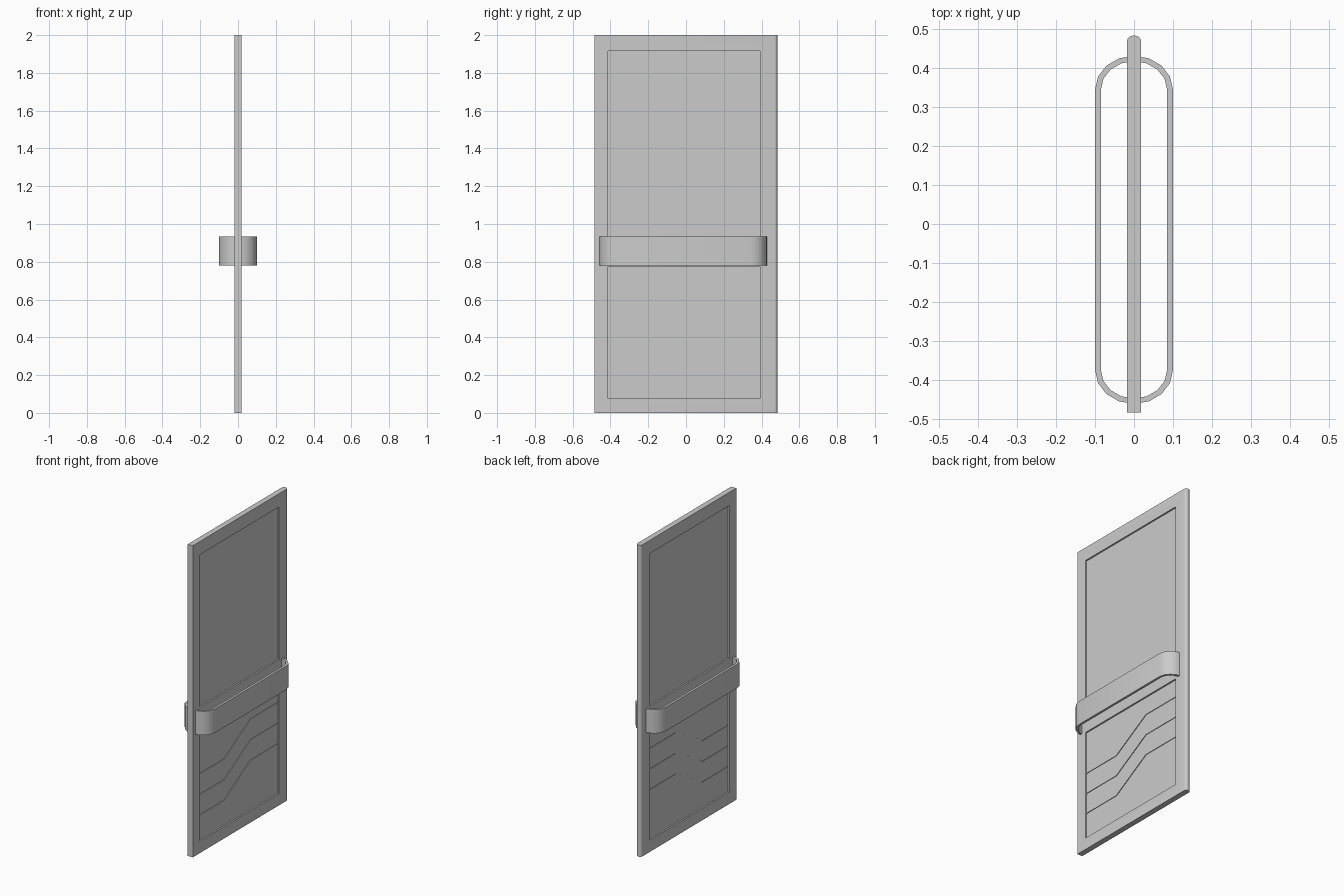
import bpy, bmesh
from math import sin, cos, pi, radians

if "Cube" in bpy.data.objects:
    bpy.data.objects.remove(bpy.data.objects["Cube"])

T = 0.018            # half thickness of the door leaf
Y0, Y1 = -0.484, 0.484
PANEL_Y = (-0.413, 0.392)
RECESS = 0.010


def make_object(name, bm):
    bmesh.ops.recalc_face_normals(bm, faces=bm.faces[:])
    mesh = bpy.data.meshes.new(name)
    bm.to_mesh(mesh)
    bm.free()
    ob = bpy.data.objects.new(name, mesh)
    bpy.context.collection.objects.link(ob)
    return ob


def prism(bm, pts, vec):
    """Closed prism: polygon of 3D points extruded along vec."""
    face = bm.faces.new([bm.verts.new(p) for p in pts])
    res = bmesh.ops.extrude_face_region(bm, geom=[face], use_keep_orig=True)
    verts = [g for g in res["geom"] if isinstance(g, bmesh.types.BMVert)]
    bmesh.ops.translate(bm, verts=verts, vec=vec)


def both_sides(bm, yz, depth):
    """Cutter running from x = depth outwards, on both faces of the door."""
    for s in (-1, 1):
        prism(bm, [(s * depth, y, z) for y, z in yz], (s * 0.04, 0, 0))


def activate(ob):
    bpy.ops.object.select_all(action='DESELECT')
    ob.select_set(True)
    bpy.context.view_layer.objects.active = ob


def cut(target, cutter):
    cutter.hide_render = True
    mod = target.modifiers.new("cut", 'BOOLEAN')
    mod.operation = 'DIFFERENCE'
    mod.solver = 'EXACT'
    mod.object = cutter
    activate(target)
    bpy.ops.object.modifier_apply(modifier=mod.name)
    bpy.data.objects.remove(cutter)


def smooth(ob, angle=35):
    activate(ob)
    bpy.ops.object.shade_smooth_by_angle(angle=radians(angle))


# door leaf: flat edge at -y, rounded edge at +y
bm = bmesh.new()
outline = [(-T, Y0, 0), (T, Y0, 0)]
outline += [(T * cos(i * pi / 8), Y1 - 0.014 + 0.014 * sin(i * pi / 8), 0)
            for i in range(9)]
prism(bm, outline, (0, 0, 2))
door = make_object("door_leaf", bm)

# recessed upper and lower panels
bm = bmesh.new()
for z0, z1 in ((0.075, 0.775), (0.935, 1.915)):
    a, b = PANEL_Y
    both_sides(bm, [(a, z0), (b, z0), (b, z1), (a, z1)], T - RECESS)
cut(door, make_object("panel_cutter", bm))

# three stepped grooves in the lower panel
bm = bmesh.new()
W = 0.004
for z in (0.24, 0.372, 0.505):
    line = [(PANEL_Y[0] + 0.001, z), (-0.15, z),
            (0.115, z + 0.155), (PANEL_Y[1] - 0.001, z + 0.155)]
    yz = [(y, h - W) for y, h in line] + [(y, h + W) for y, h in reversed(line)]
    both_sides(bm, yz, T - RECESS - 0.004)
cut(door, make_object("groove_cutter", bm))
smooth(door)

# push bar: a flat band looping around both faces of the door
bm = bmesh.new()
N = 4


def loop_points(rx, ry):
    pts = []
    for k in range(2):
        for i in range(2 * N + 1):
            t = k * pi + i * pi / (2 * N)
            pts.append((rx * cos(t), (0.345, -0.375)[k] + ry * sin(t)))
    return pts


outer, inner = loop_points(0.1, 0.087), loop_points(0.085, 0.073)
rings = [[bm.verts.new((x, y, z)) for x, y in pts]
         for pts, z in ((outer, 0.78), (outer, 0.933), (inner, 0.933), (inner, 0.78))]
n = len(outer)
for r in range(4):
    p, q = rings[r], rings[(r + 1) % 4]
    for i in range(n):
        j = (i + 1) % n
        bm.faces.new((p[i], p[j], q[j], q[i]))
smooth(make_object("push_bar", bm))
